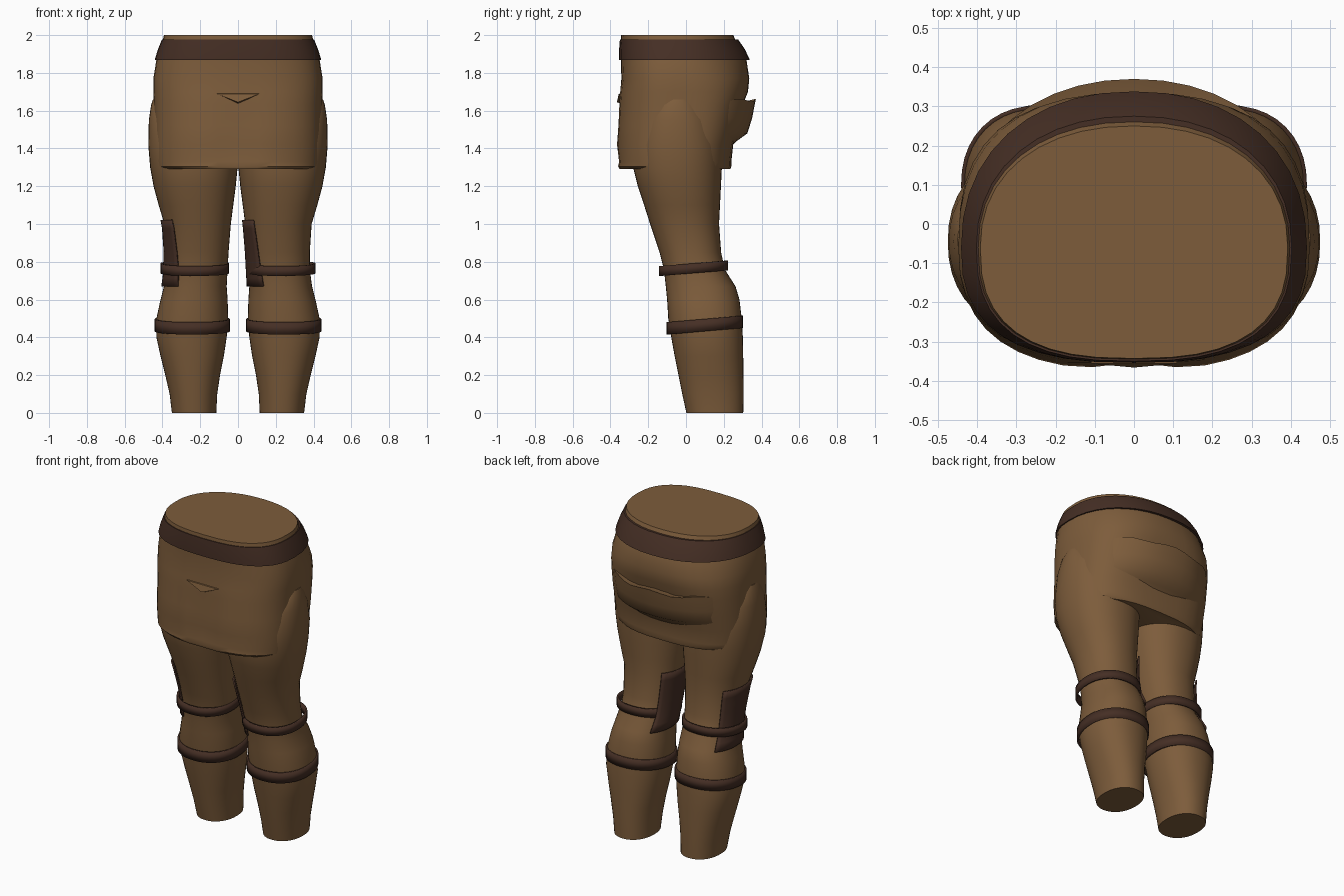
import bpy, bmesh, math

if "Cube" in bpy.data.objects:
    bpy.data.objects.remove(bpy.data.objects["Cube"])

SEG = 40


def material(name, rgb):
    m = bpy.data.materials.new(name)
    m.diffuse_color = (*rgb, 1)
    m.use_nodes = True
    m.node_tree.nodes["Principled BSDF"].inputs["Base Color"].default_value = m.diffuse_color
    return m


CLOTH = material("brown cloth", (0.205, 0.108, 0.044))
LEATHER = material("dark leather", (0.060, 0.028, 0.018))


def section(x0, x1, y0, y1, mid, a, p):
    """Point at angle a on a rounded section, widest at y = mid."""
    c, s = math.cos(a), math.sin(a)
    cx, rx = (x0 + x1) / 2, (x1 - x0) / 2
    ry = (y1 - mid) if s > 0 else (mid - y0)
    return (cx + rx * math.copysign(abs(c) ** (2 / p), c),
            mid + ry * math.copysign(abs(s) ** (2 / p), s))


def loft(name, rings, mat, closed=True, caps=True, angle=40):
    """Skin a list of point rings into one mesh."""
    bm = bmesh.new()
    vs = [[bm.verts.new(p) for p in r] for r in rings]
    n = len(vs[0])
    for lo, hi in zip(vs, vs[1:]):
        for i in range(n if closed else n - 1):
            j = (i + 1) % n
            bm.faces.new((lo[i], lo[j], hi[j], hi[i]))
    if caps:
        bm.faces.new(vs[0][::-1])
        bm.faces.new(vs[-1])
    bm.normal_update()
    me = bpy.data.meshes.new(name)
    bm.to_mesh(me)
    bm.free()
    me.materials.append(mat)
    ob = bpy.data.objects.new(name, me)
    bpy.context.collection.objects.link(ob)
    bpy.ops.object.select_all(action='DESELECT')
    ob.select_set(True)
    bpy.context.view_layer.objects.active = ob
    bpy.ops.object.shade_smooth_by_angle(angle=math.radians(angle))
    return ob


def mirror_x(ob):
    ob.modifiers.new("mirror", 'MIRROR').use_axis[0] = True


def thicken(ob, t):
    m = ob.modifiers.new("thickness", 'SOLIDIFY')
    m.thickness, m.offset = t, -1


ANGLES = [2 * math.pi * i / SEG for i in range(SEG)]

# Hips: z, half width, front y, back y, back squareness, front centre dent
HIPS = [(1.29, .415, -.355, .235, 2.8, .005), (1.305, .44, -.365, .24, 2.8, .01),
        (1.33, .445, -.36, .24, 2.8, .012), (1.42, .445, -.373, .25, 3, .02),
        (1.52, .445, -.365, .28, 3, .018), (1.63, .445, -.358, .30, 3, .01),
        (1.70, .448, -.352, .328, 2.7, .004), (1.77, .448, -.342, .335, 2.5, 0),
        (1.87, .432, -.345, .32, 2.2, 0), (1.975, .398, -.345, .262, 2.2, 0),
        (2.0, .392, -.343, .25, 2.2, 0)]
rings = []
for z, w, f, b, p, dent in HIPS:
    ring = []
    for a in ANGLES:
        x, y = section(-w, w, f, b, -.06, a, p if math.sin(a) > 0 else 2.6)
        if y < -.06:
            y += dent * math.exp(-(x / .09) ** 2)
        ring.append((x, y, z))
    rings.append(ring)
loft("hips", rings, CLOTH)

# Seat fold: ledge bulging out of the back of the hips
FOLD = [(1.41, .41, .24), (1.44, .42, .27), (1.48, .43, .325), (1.56, .435, .35),
        (1.63, .437, .365), (1.655, .437, .37)]
rings = []
for k, (z, w, b) in enumerate(FOLD):
    ring = []
    for a in ANGLES:
        x, y = section(-w, w, -.1, b, .0, a, 2.1)
        wave = .008 * math.sin(a * 9) if k > 3 else 0
        ring.append((x, y, z + wave))
    rings.append(ring)
inner = [(x * .9, y - .06 if y > 0 else y, z - .015) for x, y, z in rings[-1]]
loft("seat_fold", rings + [inner], CLOTH)

# Small triangular crease on the front
crease = [[(-.11, -.350, 1.69), (0, -.340, 1.635), (.11, -.350, 1.69)],
          [(-.11, -.356, 1.688), (0, -.366, 1.645), (.11, -.356, 1.688)]]
loft("front_crease", crease, CLOTH)

# Leg: z, inner x, outer x, front y, back y
LEG = [(0, .115, .35, .002, .303), (.1, .11, .362, -.02, .305), (.2, .095, .385, -.04, .304),
       (.3, .075, .41, -.06, .303), (.4, .06, .432, -.078, .301), (.5, .052, .432, -.094, .295),
       (.6, .055, .41, -.10, .283), (.67, .06, .392, -.107, .262), (.76, .055, .38, -.117, .205),
       (.85, .05, .38, -.14, .186), (1.0, .038, .39, -.19, .175), (1.1, .025, .42, -.222, .18),
       (1.2, .012, .447, -.255, .185), (1.3, .002, .465, -.28, .19), (1.42, .002, .475, -.28, .19),
       (1.55, .01, .472, -.25, .16), (1.63, .03, .46, -.20, .11), (1.66, .05, .45, -.15, .07)]


def leg_at(z):
    for lo, hi in zip(LEG, LEG[1:]):
        if z <= hi[0]:
            t = (z - lo[0]) / (hi[0] - lo[0])
            return [u + (v - u) * t for u, v in zip(lo[1:], hi[1:])]


rings = []
for z, xi, xo, f, b in LEG:
    rings.append([(*section(xi, xo, f, b, (f + b) / 2, a, 2.2), z) for a in ANGLES])
mirror_x(loft("leg", rings, CLOTH))


# Straps round knee and calf, tilted up towards the back
def strap(name, box, z_front, height, slope):
    x0, x1, y0, y1 = box
    rings = []
    for dz in (0, height):
        ring = []
        for a in ANGLES:
            x, y = section(x0, x1, y0, y1, (y0 + y1) / 2, a, 2.2)
            ring.append((x, y, z_front + dz + slope * (y - y0)))
        rings.append(ring)
    ob = loft(name, rings, LEATHER, caps=False)
    thicken(ob, .012)
    mirror_x(ob)


strap("knee_strap", (.048, .41, -.143, .223), .725, .052, .08)
strap("calf_strap", (.043, .441, -.103, .302), .415, .065, .085)

# Knee patches: curved plates on the same side of both legs
for side in (-1, 1):
    rings = []
    for k in range(9):
        z = .67 + .35 * k / 8
        xi, xo, f, b = leg_at(z)
        if side < 0:
            xi, xo = -xo, -xi
        front = math.radians(241 - 14 * k / 8)
        ring = []
        for i in range(13):
            a = math.radians(135) + (front - math.radians(135)) * i / 12
            x, y = section(xi - .014, xo + .014, f - .014, b + .014, (f + b) / 2, a, 2.2)
            ring.append((x, y, z))
        rings.append(ring)
    ob = loft("left_knee_patch" if side < 0 else "right_knee_patch",
              rings, LEATHER, closed=False, caps=False)
    thicken(ob, .009)

# Belt: flared band with a flat top lip
BELT = [(1.87, .425, -.342, .315), (1.868, .441, -.354, .338), (1.925, .424, -.354, .312),
        (1.978, .402, -.350, .275), (1.978, .39, -.34, .25)]
rings = []
for z, w, f, b in BELT:
    rings.append([(*section(-w, w, f, b, -.06, a, 2.2 if math.sin(a) > 0 else 2.6), z)
                  for a in ANGLES])
loft("belt", rings, LEATHER, caps=False)
